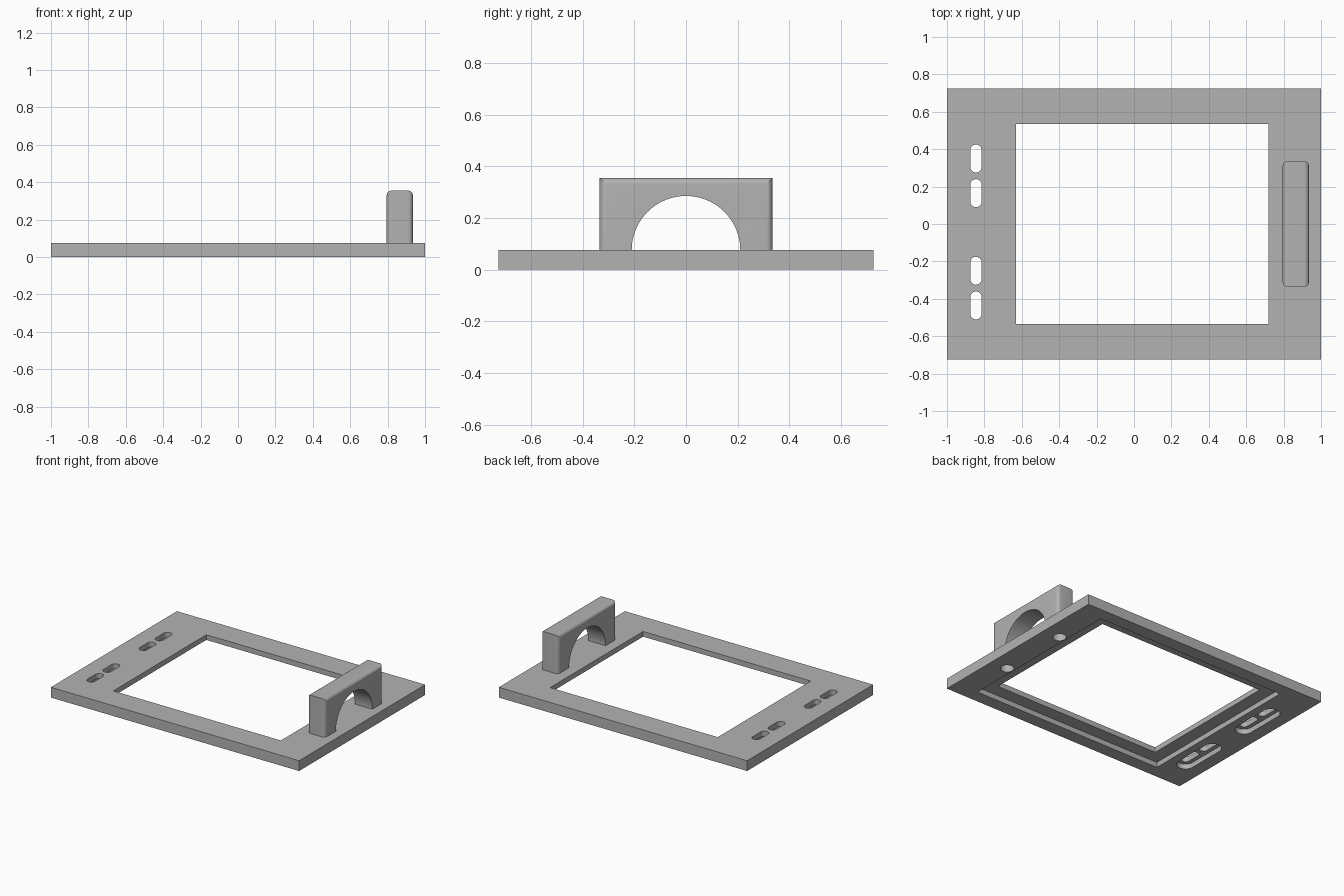
import bpy, bmesh, math
from mathutils import Matrix, Vector

old = bpy.data.objects.get("Cube")
if old:
    bpy.data.objects.remove(old, do_unlink=True)

grey = bpy.data.materials.new("plain grey")
grey.use_nodes = True
grey.diffuse_color = (0.45, 0.45, 0.45, 1)
grey.node_tree.nodes["Principled BSDF"].inputs["Base Color"].default_value = (0.45, 0.45, 0.45, 1)

PLATE_H = 0.075
HANDLE_X = 0.865


def make(name, bm):
    bmesh.ops.recalc_face_normals(bm, faces=bm.faces)
    mesh = bpy.data.meshes.new(name)
    bm.to_mesh(mesh)
    bm.free()
    mesh.materials.append(grey)
    obj = bpy.data.objects.new(name, mesh)
    bpy.context.collection.objects.link(obj)
    return obj


def box_mesh(lo, hi):
    lo, hi = Vector(lo), Vector(hi)
    bm = bmesh.new()
    bmesh.ops.create_cube(bm, size=1, matrix=Matrix.Translation((lo + hi) / 2)
                          @ Matrix.Diagonal((*(hi - lo), 1)))
    return bm


def box(name, lo, hi):
    return make(name, box_mesh(lo, hi))


def cylinder(name, centre, radius, depth, axis="Z", sides=48):
    bm = bmesh.new()
    turn = Matrix.Rotation(math.pi / 2, 4, "Y") if axis == "X" else Matrix()
    bmesh.ops.create_cone(bm, cap_ends=True, segments=sides, radius1=radius, radius2=radius,
                          depth=depth, matrix=Matrix.Translation(centre) @ turn)
    return make(name, bm)


def slot(name, x, y0, y1, width, z0, z1):
    """Upright prism with a round-ended outline along y."""
    r, n = width / 2, 12
    bm = bmesh.new()
    verts = []
    for end, start in ((y1 - r, 0), (y0 + r, math.pi)):
        for i in range(n + 1):
            a = start + math.pi * i / n
            verts.append(bm.verts.new((x + r * math.cos(a), end + r * math.sin(a), z0)))
    face = bm.faces.new(verts)
    top = bmesh.ops.extrude_face_region(bm, geom=[face])["geom"]
    bmesh.ops.translate(bm, vec=(0, 0, z1 - z0),
                        verts=[v for v in top if isinstance(v, bmesh.types.BMVert)])
    return make(name, bm)


def cut(target, cutter):
    cutter.hide_render = True
    mod = target.modifiers.new("cut", "BOOLEAN")
    mod.operation = "DIFFERENCE"
    mod.solver = "EXACT"
    mod.object = cutter
    bpy.context.view_layer.objects.active = target
    bpy.ops.object.modifier_apply(modifier=mod.name)
    bpy.data.objects.remove(cutter, do_unlink=True)


# Frame plate with its opening and the stepped recess underneath
frame = box("frame_plate", (-1, -0.725, 0), (1, 0.725, PLATE_H))
cut(frame, box("opening_cutter", (-0.63, -0.535, -0.1), (0.72, 0.535, 0.2)))
cut(frame, box("recess_cutter", (-0.725, -0.63, -0.1), (0.815, 0.63, 0.037)))

# Pairs of slots, each pair sharing one wider pocket underneath
for start in (-0.51, 0.09):
    cut(frame, slot("pocket_cutter", -0.845, start - 0.03, start + 0.365, 0.12, -0.1, 0.037))
    for y in (start, start + 0.185):
        cut(frame, slot("slot_cutter", -0.845, y, y + 0.15, 0.06, -0.1, 0.2))

# Handle block: upright edges and the long top edges are rounded
bm = box_mesh((HANDLE_X - 0.07, -0.335, PLATE_H), (HANDLE_X + 0.07, 0.335, 0.355))
rounded = []
for e in bm.edges:
    a, b = e.verts[0].co, e.verts[1].co
    upright = abs(a.z - b.z) > 0.1
    long_top = abs(a.y - b.y) > 0.1 and a.z > 0.3
    if upright or long_top:
        rounded.append(e)
bmesh.ops.bevel(bm, geom=rounded, offset=0.025, offset_type="OFFSET", segments=6,
                profile=0.5, affect="EDGES", clamp_overlap=True)
handle = make("handle", bm)
cut(handle, cylinder("arch_cutter", (HANDLE_X, 0, PLATE_H), 0.21, 0.4, "X", 96))

# Blind screw holes from below into both handle feet
for y in (-0.268, 0.268):
    for part in (frame, handle):
        cut(part, cylinder("hole_cutter", (HANDLE_X, y, 0.05), 0.045, 0.3))

for obj in (frame, handle):
    bpy.ops.object.select_all(action="DESELECT")
    obj.select_set(True)
    bpy.context.view_layer.objects.active = obj
    bpy.ops.object.shade_smooth_by_angle(angle=math.radians(30))
